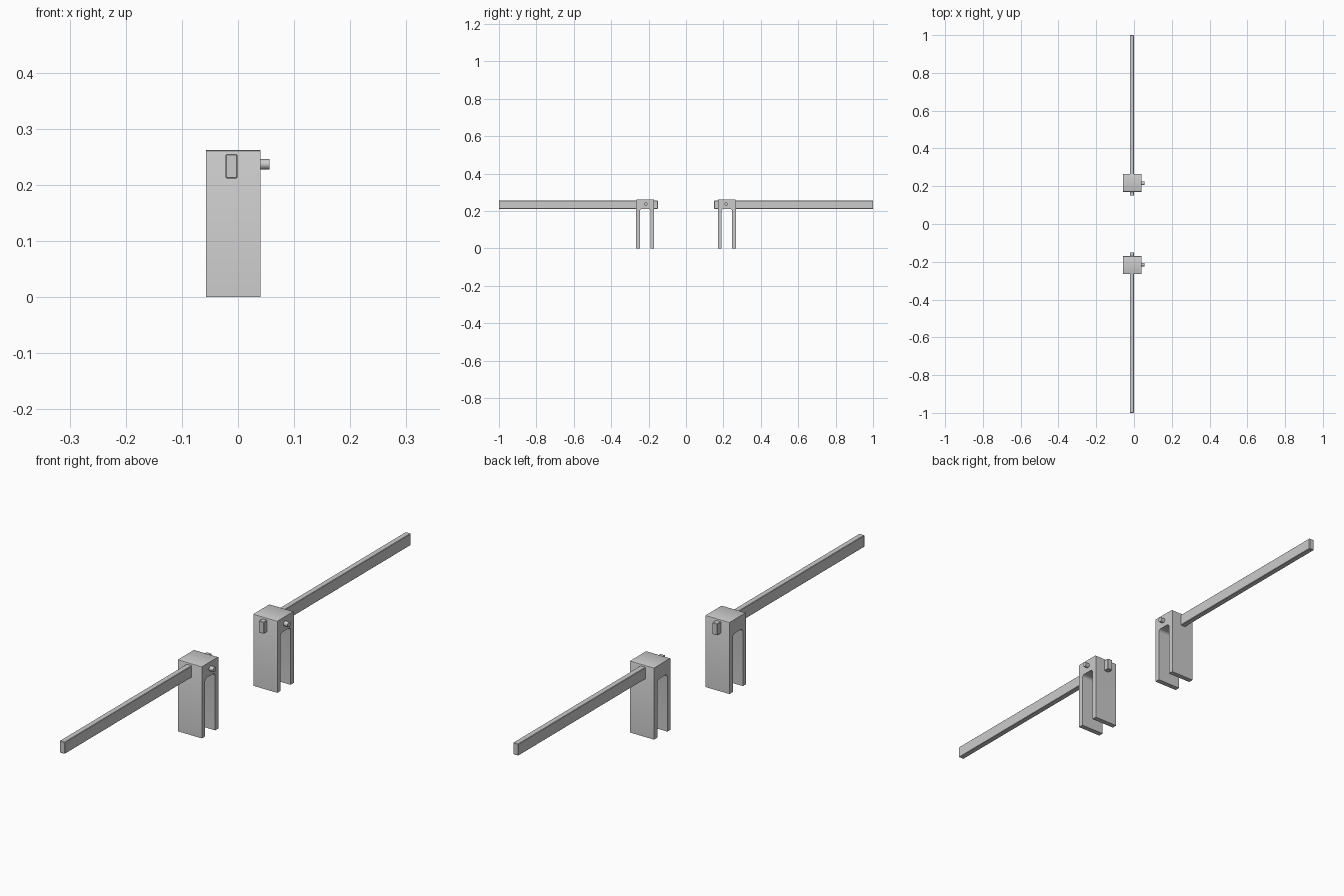
import bpy, bmesh, math
from mathutils import Matrix

if "Cube" in bpy.data.objects:
    bpy.data.objects.remove(bpy.data.objects["Cube"])


def finish(bm, name, angle=35):
    bmesh.ops.recalc_face_normals(bm, faces=bm.faces)
    me = bpy.data.meshes.new(name)
    bm.to_mesh(me)
    bm.free()
    ob = bpy.data.objects.new(name, me)
    bpy.context.collection.objects.link(ob)
    bpy.ops.object.select_all(action='DESELECT')
    ob.select_set(True)
    bpy.context.view_layer.objects.active = ob
    bpy.ops.object.shade_smooth_by_angle(angle=math.radians(angle))
    return ob


def arc(cy, cz, r, a0, a1, n=5):
    return [(cy + r * math.cos(math.radians(a0 + (a1 - a0) * i / n)),
             cz + r * math.sin(math.radians(a0 + (a1 - a0) * i / n)))
            for i in range(n + 1)]


def box(name, x0, x1, y0, y1, z0, z1, bevel):
    bm = bmesh.new()
    m = Matrix.Translation(((x0 + x1) / 2, (y0 + y1) / 2, (z0 + z1) / 2)) \
        @ Matrix.Diagonal((x1 - x0, abs(y1 - y0), z1 - z0, 1))
    bmesh.ops.create_cube(bm, size=1, matrix=m)
    bmesh.ops.bevel(bm, geom=bm.edges[:], offset=bevel, segments=1, affect='EDGES')
    return finish(bm, name)


def bracket(name, yc):
    # upside-down U with a filleted slot, extruded along x
    h, t, top, slot, r, b = 0.048, 0.019, 0.262, 0.211, 0.012, 0.004
    i = h - t
    prof = [(-h, 0), (-i, 0)]
    prof += arc(-i + r, slot - r, r, 180, 90)
    prof += arc(i - r, slot - r, r, 90, 0)
    prof += [(i, 0), (h, 0)]
    prof += arc(h - b, top - b, b, 0, 90, 2) + arc(-h + b, top - b, b, 90, 180, 2)
    bm = bmesh.new()
    f = bm.faces.new([bm.verts.new((-0.057, yc + y, z)) for y, z in prof])
    ext = bmesh.ops.extrude_face_region(bm, geom=[f])
    bmesh.ops.translate(bm, vec=(0.097, 0, 0),
                        verts=[v for v in ext['geom'] if isinstance(v, bmesh.types.BMVert)])
    return finish(bm, name)


def pin(name, yc):
    bm = bmesh.new()
    m = Matrix.Translation((0.043, yc, 0.237)) @ Matrix.Rotation(math.pi / 2, 4, 'Y')
    bmesh.ops.create_cone(bm, cap_ends=True, segments=20, radius1=0.009,
                          radius2=0.009, depth=0.026, matrix=m)
    return finish(bm, name)


# Two mirrored clamps, each with a bar through it and a side screw
for side, s in (("front", -1), ("back", 1)):
    bracket(side + "_bracket", s * 0.218)
    box(side + "_bar", -0.022, -0.001, *sorted((s * 0.15, s * 1.0)), 0.212, 0.255, 0.0015)
    pin(side + "_screw", s * 0.215)
